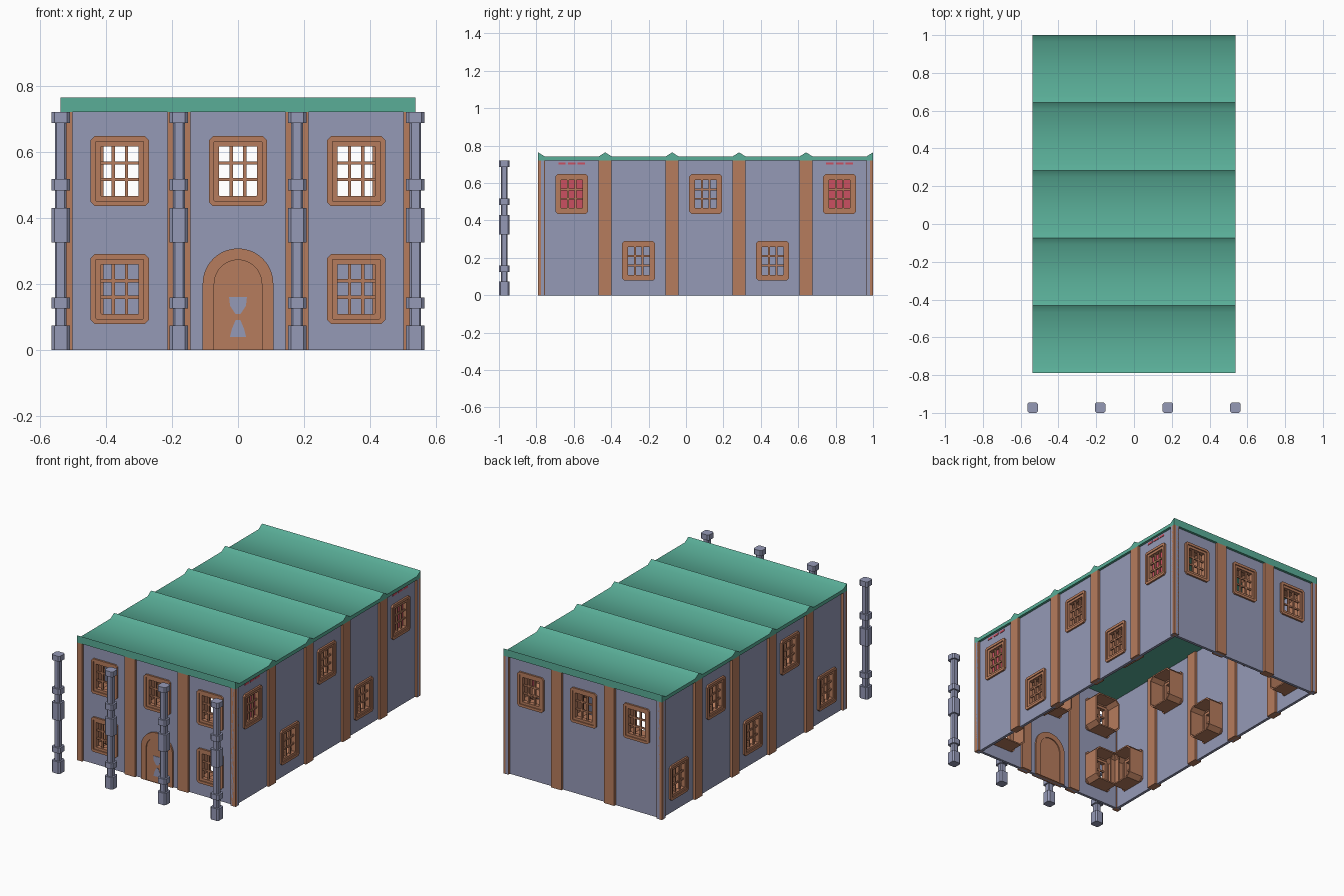
import bpy, bmesh, math
from mathutils import Matrix, Vector

if "Cube" in bpy.data.objects:
    bpy.data.objects.remove(bpy.data.objects["Cube"])


def material(name, rgb):
    m = bpy.data.materials.new(name)
    m.use_nodes = True
    m.diffuse_color = (*rgb, 1)
    m.node_tree.nodes["Principled BSDF"].inputs["Base Color"].default_value = (*rgb, 1)
    return m


STONE = material("lavender_stone", (0.30, 0.32, 0.47))
WOOD = material("brown_wood", (0.47, 0.20, 0.11))
GREEN = material("green_roof", (0.10, 0.42, 0.31))
RED = material("red_curtain", (0.60, 0.08, 0.12))

HALF_X, FRONT, BACK = 0.537, -0.79, 1.0
BAY, TOP, POST = 0.358, 0.72, 0.035
HIGH, LOW = 0.541, 0.184


def finish(name, bm, mat):
    bmesh.ops.recalc_face_normals(bm, faces=bm.faces)
    me = bpy.data.meshes.new(name)
    bm.to_mesh(me)
    bm.free()
    me.materials.append(mat)
    ob = bpy.data.objects.new(name, me)
    bpy.context.collection.objects.link(ob)
    return ob


def prism(name, frame, loop, d0, d1, mat, hole=None):
    """Extrude a (u, z) outline from depth d0 to d1, with an optional hole of equal point count."""
    bm = bmesh.new()

    def verts(pts, d):
        return [bm.verts.new(frame @ Vector((u, d, z))) for u, z in pts]

    a, b = verts(loop, d0), verts(loop, d1)
    n = len(loop)
    pairs = [(a, b)]
    if hole:
        c, e = verts(hole, d0), verts(hole, d1)
        pairs += [(c, e), (a, c), (b, e)]
    else:
        bm.faces.new(a)
        bm.faces.new(b)
    for p, q in pairs:
        for i in range(n):
            j = (i + 1) % n
            bm.faces.new((p[i], p[j], q[j], q[i]))
    return finish(name, bm, mat)


def rect(u0, u1, z0, z1):
    return [(u0, z0), (u1, z0), (u1, z1), (u0, z1)]


def chamfered(u, z, w, h, c):
    return [(u - w + c, z - h), (u + w - c, z - h), (u + w, z - h + c), (u + w, z + h - c),
            (u + w - c, z + h), (u - w + c, z + h), (u - w, z + h - c), (u - w, z - h + c)]


def arch(r, spring=0.2, steps=20):
    curve = [(r * math.cos(math.pi * i / steps), spring + r * math.sin(math.pi * i / steps))
             for i in range(steps + 1)]
    return [(-r, 0), (r, 0)] + curve


def wall_frame(origin, along, out):
    m = Matrix.Identity(4)
    for col, v in enumerate((along, out, (0, 0, 1), origin)):
        for row in range(3):
            m[row][col] = v[row]
    return m


def window(side, f, u, z, curtain):
    opening = chamfered(u, z, 0.057, 0.075, 0.001)
    middle = chamfered(u, z, 0.072, 0.09, 0.001)
    prism(side + "_window_rim", f, chamfered(u, z, 0.088, 0.106, 0.012), -0.04, -0.004, WOOD, middle)
    prism(side + "_window_frame", f, middle, -0.036, -0.010, WOOD, opening)
    # inner reveal with rounded-off corners
    prism(side + "_window_reveal", f, chamfered(u, z, 0.088, 0.106, 0.025), -0.13, -0.032, WOOD,
          chamfered(u, z, 0.080, 0.098, 0.022))
    for k in (-1, 1):
        du, dz = u + k * 0.02, z + k * 0.025
        prism(side + "_window_upright", f, rect(du - 0.005, du + 0.005, z - 0.075, z + 0.075),
              -0.028, -0.018, WOOD)
        prism(side + "_window_crossbar", f, rect(u - 0.057, u + 0.057, dz - 0.005, dz + 0.005),
              -0.027, -0.019, WOOD)
    if curtain:
        prism(side + "_curtain", f, rect(u - 0.07, u + 0.07, z - 0.085, z + 0.085), -0.04, -0.034, RED)
        for k in (-1, 0, 1):
            c = u + k * 0.052
            prism(side + "_curtain_tab", f, rect(c - 0.02, c + 0.02, 0.698, 0.71), -0.018, -0.012, RED)


def wall(side, f, bays, rows, curtains=()):
    """One side of the hall: panels, posts and windows; rows gives window heights per bay."""
    half = bays * BAY / 2
    for i in range(bays):
        u = (i + 0.5) * BAY - half
        # panel split in horizontal bands, each band holding at most one opening
        cuts = [0] + ([TOP / 2] if len(rows[i]) > 1 else []) + [TOP]
        for z, z0, z1 in zip(sorted(rows[i]), cuts, cuts[1:]):
            prism(side + "_wall_panel", f, rect(u - BAY / 2, u + BAY / 2, z0, z1), -0.032, -0.015,
                  STONE, rect(u - 0.06, u + 0.06, z - 0.078, z + 0.078))
        for z in rows[i]:
            window(side, f, u, z, i in curtains)
    for i in range(1, bays):
        u = i * BAY - half
        prism(side + "_post", f, rect(u - POST, u + POST, 0, TOP), -0.045, 0, WOOD)


# Four walls
mid = (FRONT + BACK) / 2
front = wall_frame((0, FRONT, 0), (1, 0, 0), (0, -1, 0))
wall("front", front, 3, [(LOW, HIGH), (HIGH,), (LOW, HIGH)])
wall("back", wall_frame((0, BACK, 0), (1, 0, 0), (0, 1, 0)), 3, [(HIGH,)] * 3)
wall("left", wall_frame((HALF_X, mid, 0), (0, 1, 0), (1, 0, 0)), 5,
     [(HIGH,), (LOW,), (HIGH,), (LOW,), (HIGH,)], (0, 4))
wall("right", wall_frame((-HALF_X, mid, 0), (0, 1, 0), (-1, 0, 0)), 5,
     [(LOW,), (HIGH,), (LOW,), (HIGH,), (LOW,)])

# Corner posts
for sx in (-1, 1):
    for y0 in (FRONT, BACK - POST):
        x = sx * (HALF_X - POST / 2)
        prism("corner_post", Matrix.Identity(4), rect(x - POST / 2, x + POST / 2, 0, TOP),
              y0, y0 + POST, WOOD)

# Arched door with hourglass inlay
prism("door_surround", front, arch(0.107), -0.042, -0.004, WOOD, arch(0.072))
prism("door_leaf", front, arch(0.072), -0.036, -0.010, WOOD)
prism("door_inlay_top", front,
      [(-0.027, 0.16), (0.027, 0.16), (0.024, 0.133), (0.007, 0.108), (-0.007, 0.108), (-0.024, 0.133)],
      -0.011, -0.008, STONE)
prism("door_inlay_bottom", front,
      [(-0.025, 0.038), (0.025, 0.038), (0.018, 0.065), (0.007, 0.09), (-0.007, 0.09), (-0.018, 0.065)],
      -0.011, -0.008, STONE)

# Roof strips, each raised at both ends
along_y = wall_frame((0, 0, 0), (0, 1, 0), (1, 0, 0))
for i in range(5):
    y = FRONT + i * BAY
    e = y + BAY
    strip = prism("roof_strip", along_y,
                  [(y, TOP), (e, TOP), (e, 0.764), (e - POST, 0.742), (y + POST, 0.742), (y, 0.764)],
                  -HALF_X, HALF_X, GREEN)
    bpy.ops.object.select_all(action="DESELECT")
    strip.select_set(True)
    bpy.context.view_layer.objects.active = strip
    bpy.ops.object.shade_smooth_by_angle(angle=math.radians(50))

# Free-standing columns with collars
for i in range(4):
    x = (i - 1.5) * BAY
    for name, z0, z1, r in (("shaft", 0, TOP, 0.018), ("base", 0, 0.073, 0.028),
                            ("low_collar", 0.125, 0.158, 0.028), ("middle_drum", 0.325, 0.43, 0.028),
                            ("high_collar", 0.482, 0.518, 0.028), ("capital", 0.687, TOP, 0.028)):
        flat = Matrix.Translation((x, -0.972, 0)) @ Matrix(((1, 0, 0, 0), (0, 0, 1, 0), (0, 1, 0, 0), (0, 0, 0, 1)))
        prism("column_" + name, flat, chamfered(0, 0, r, r, r * 0.32), z0, z1, STONE)
